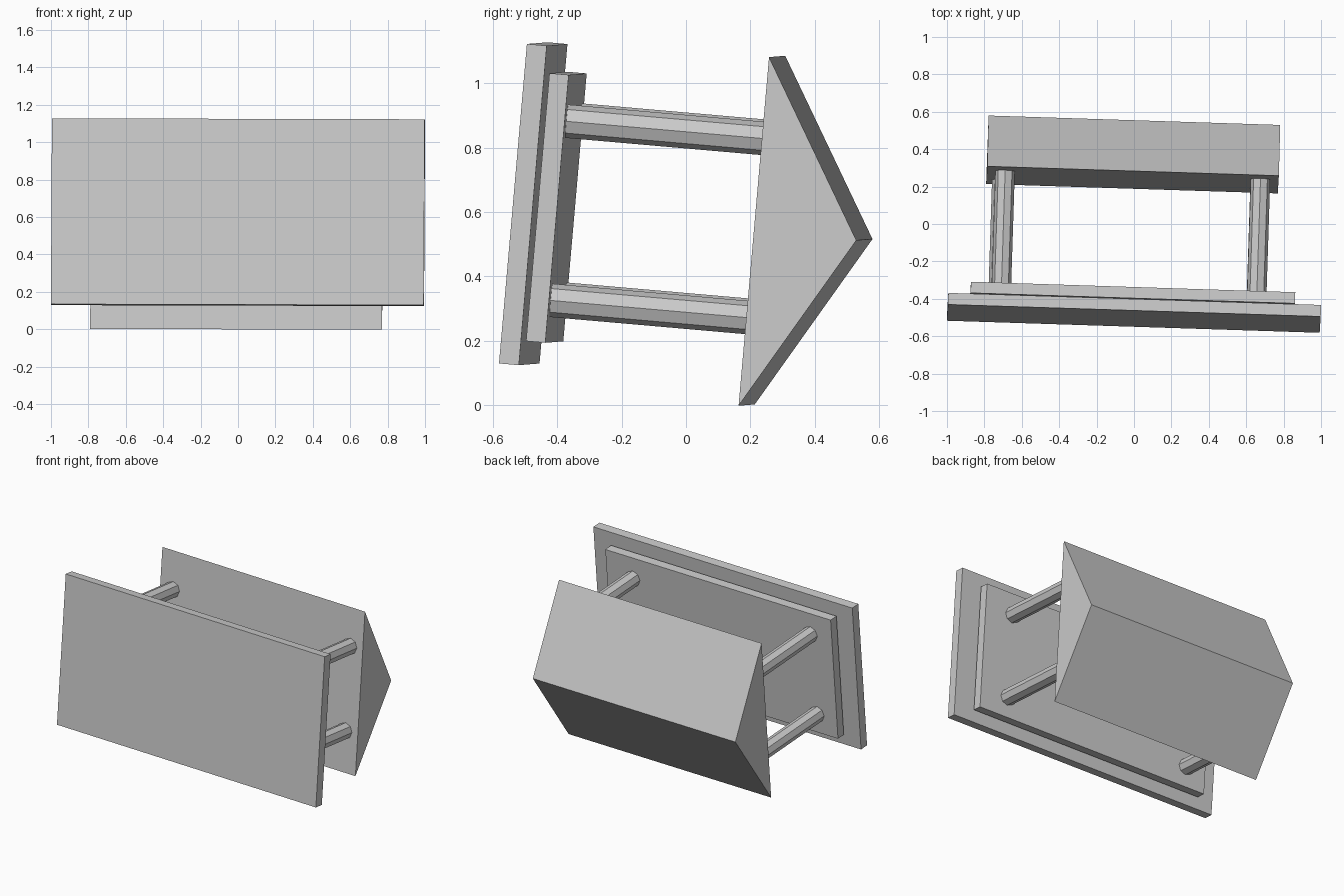
import bpy
import bmesh
import math
from mathutils import Vector, Matrix, Euler

if "Cube" in bpy.data.objects:
    bpy.data.objects.remove(bpy.data.objects["Cube"])

# The whole pavilion lies on its side with a slight tilt:
# local x = long side, local y = from base to roof, local z = short side
ROT = Euler((math.radians(-5), math.radians(0.15), math.radians(-1.85))).to_matrix().to_4x4()

stone = bpy.data.materials.new("grey_stone")
stone.diffuse_color = (0.6, 0.6, 0.6, 1)
stone.use_nodes = True
stone.node_tree.nodes["Principled BSDF"].inputs["Base Color"].default_value = stone.diffuse_color


def place(name, bm, center):
    bmesh.ops.recalc_face_normals(bm, faces=bm.faces)
    mesh = bpy.data.meshes.new(name)
    bm.to_mesh(mesh)
    bm.free()
    mesh.materials.append(stone)
    obj = bpy.data.objects.new(name, mesh)
    obj.matrix_world = Matrix.Translation(center) @ ROT
    bpy.context.collection.objects.link(obj)
    return obj


def slab(name, center, size):
    bm = bmesh.new()
    bmesh.ops.create_cube(bm, size=1)
    bmesh.ops.scale(bm, vec=size, verts=bm.verts)
    return place(name, bm, center)


# Stepped base
slab("base_slab", (0, -0.475, 0.626), (1.994, 0.062, 0.997))
slab("upper_step", (-0.008, -0.403, 0.615), (1.735, 0.06, 0.836))

# Gabled roof: triangle swept along the long side
roof_center = Vector((-0.008, 0.236, 0.542))
bm = bmesh.new()
tri = [bm.verts.new((-0.78, y, z)) for y, z in ((0, -0.544), (0, 0.544), (0.32, 0))]
face = bm.faces.new(tri)
ext = bmesh.ops.extrude_face_region(bm, geom=[face], use_keep_orig=True)
bmesh.ops.translate(bm, vec=(1.56, 0, 0),
                    verts=[v for v in ext["geom"] if isinstance(v, bmesh.types.BMVert)])
place("gable_roof", bm, roof_center)

# Four octagonal columns between step and roof
LENGTH = 0.615
for name, x, z in (("column_upper_right", 0.683, 0.29), ("column_upper_left", -0.683, 0.29),
                   ("column_lower_right", 0.683, -0.269), ("column_lower_left", -0.698, -0.269)):
    bm = bmesh.new()
    bmesh.ops.create_cone(bm, cap_ends=True, segments=8, radius1=0.052, radius2=0.052, depth=LENGTH,
                          matrix=Matrix.Rotation(math.radians(90), 4, 'X'))
    place(name, bm, roof_center + ROT @ Vector((x, -LENGTH / 2 + 0.002, z)))
